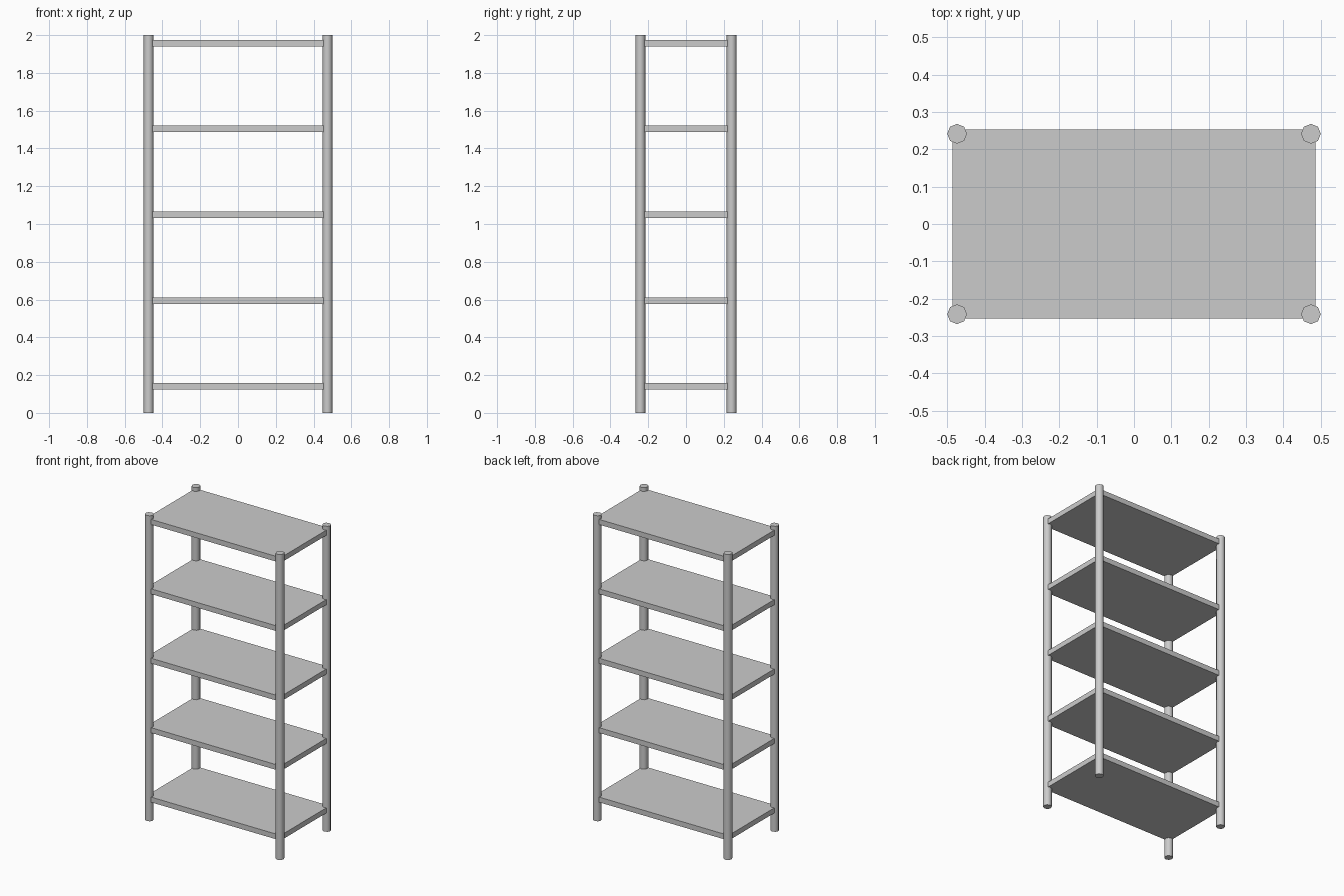
import bpy, math

if "Cube" in bpy.data.objects:
    bpy.data.objects.remove(bpy.data.objects["Cube"])

POST_R, POST_H = 0.0265, 2.0
POST_X, POST_Y = 0.4735, 0.2415
SHELF = (0.972, 0.507, 0.034)
FIRST_Z, STEP = 0.140, 0.4545


def add_post(name, x, y):
    bpy.ops.mesh.primitive_cylinder_add(vertices=8, radius=POST_R, depth=POST_H,
                                        location=(x, y, POST_H / 2))
    bpy.context.object.name = name
    bpy.ops.object.shade_smooth_by_angle(angle=math.radians(50))


def add_shelf(name, z):
    bpy.ops.mesh.primitive_cube_add(size=1, location=(0, 0, z))
    ob = bpy.context.object
    ob.name = name
    ob.scale = SHELF
    bpy.ops.object.transform_apply(location=False, rotation=False, scale=True)


# four corner posts
for side, sx in (("left", -1), ("right", 1)):
    for end, sy in (("front", -1), ("back", 1)):
        add_post(f"{end}_{side}_post", sx * POST_X, sy * POST_Y)

# five evenly spaced shelves
for i in range(5):
    add_shelf(f"shelf_{i + 1}", FIRST_Z + i * STEP)
